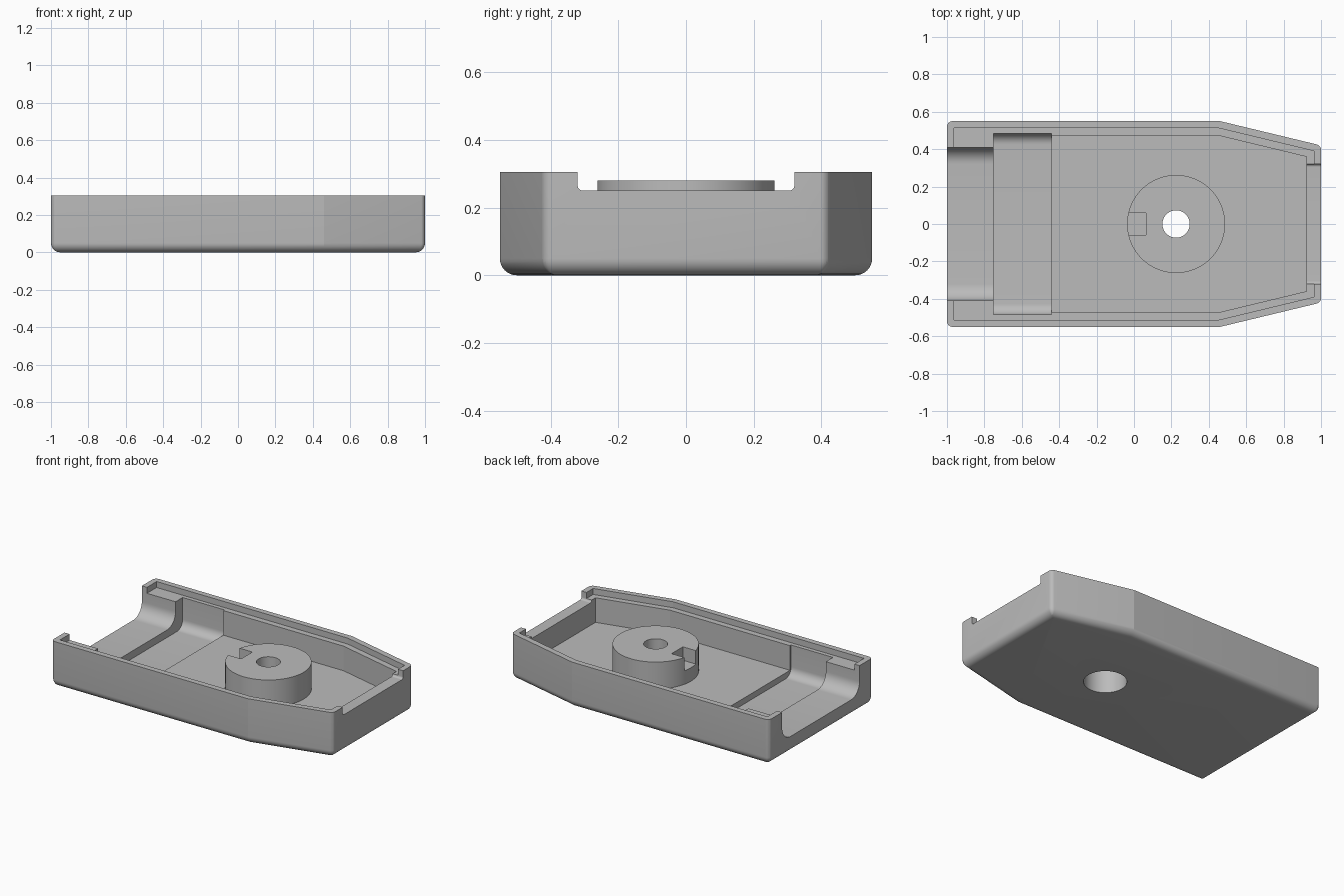
import bpy, bmesh, math
from mathutils import Vector

if "Cube" in bpy.data.objects:
    bpy.data.objects.remove(bpy.data.objects["Cube"], do_unlink=True)

HEIGHT = 0.305
FILLET = 0.05
BOSS = (0.225, 0)

grey = bpy.data.materials.new("plain grey")
grey.use_nodes = True
grey.diffuse_color = (0.5, 0.5, 0.5, 1)
grey.node_tree.nodes["Principled BSDF"].inputs["Base Color"].default_value = (0.5, 0.5, 0.5, 1)


def outline(inset, radius, start=-1.0):
    """Tapered plan shape, moved inward by inset, with rounded end corners."""
    base = [Vector(p) for p in ((start, -0.55), (0.46, -0.55), (1, -0.42),
                                (1, 0.42), (0.46, 0.55), (start, 0.55))]
    n = len(base)
    points = []
    for i, p in enumerate(base):
        a = (p - base[i - 1]).normalized()
        b = (base[(i + 1) % n] - p).normalized()
        na, nb = Vector((-a.y, a.x)), Vector((-b.y, b.x))
        corner = p + (na + nb) * inset / (1 + na.dot(nb))
        if i in (1, 4) or radius == 0:
            points.append(corner)
            continue
        centre = corner + (na + nb) * radius / (1 + na.dot(nb))
        turn = math.atan2(a.cross(b), a.dot(b))
        first = math.atan2(-na.y, -na.x)
        for k in range(7):
            t = first + turn * k / 6
            points.append(centre + Vector((math.cos(t), math.sin(t))) * radius)
    return points


def loft(name, rings):
    """Closed solid skinned through rings of matching points."""
    bm = bmesh.new()
    loops = [[bm.verts.new(p) for p in ring] for ring in rings]
    for low, high in zip(loops, loops[1:]):
        for i in range(len(low)):
            j = (i + 1) % len(low)
            bm.faces.new((low[i], low[j], high[j], high[i]))
    bm.faces.new(loops[0][::-1])
    bm.faces.new(loops[-1])
    bmesh.ops.recalc_face_normals(bm, faces=bm.faces)
    mesh = bpy.data.meshes.new(name)
    bm.to_mesh(mesh)
    bm.free()
    mesh.materials.append(grey)
    obj = bpy.data.objects.new(name, mesh)
    bpy.context.collection.objects.link(obj)
    return obj


def prism(name, points, z0, z1):
    return loft(name, [[(p[0], p[1], z) for p in points] for z in (z0, z1)])


def cylinder(name, radius, z0, z1):
    turns = [2 * math.pi * k / 72 for k in range(72)]
    return prism(name, [(BOSS[0] + radius * math.cos(t), radius * math.sin(t)) for t in turns], z0, z1)


def trough(name, x0, x1, half, floor, radius):
    """Round-bottomed channel running along x, open upward."""
    arc = [math.pi / 2 * k / 10 for k in range(11)]
    side = [(half - radius + radius * math.sin(t), floor + radius - radius * math.cos(t)) for t in arc]
    side.append((half, 0.5))
    section = side + [(-y, z) for y, z in reversed(side)]
    return loft(name, [[(x, y, z) for y, z in section] for x in (x0, x1)])


def combine(target, tool, operation="DIFFERENCE"):
    tool.hide_render = True
    mod = target.modifiers.new(tool.name, "BOOLEAN")
    mod.object, mod.operation, mod.solver = tool, operation, "EXACT"
    bpy.context.view_layer.objects.active = target
    bpy.ops.object.modifier_apply(modifier=mod.name)
    bpy.data.objects.remove(tool, do_unlink=True)


# Outer shell with a filleted underside
rings = []
for k in range(9):
    t = math.pi / 2 * k / 8
    inset = FILLET * (1 - math.sin(t))
    z = FILLET * (1 - math.cos(t))
    rings.append([(p.x, p.y, z) for p in outline(inset, max(0.03 - inset, 0.004))])
rings.append([(p.x, p.y, HEIGHT) for p in outline(0, 0.03)])
tray = loft("housing_tray", rings)

# Main cavity, rim ledge, wide groove and open end channel
combine(tray, prism("cavity_cutter", outline(0.077, 0, -0.7), 0.1, 0.5))
combine(tray, prism("ledge_cutter", outline(0.038, 0), 0.265, 0.5))
combine(tray, trough("groove_cutter", -0.75, -0.44, 0.485, 0.06, 0.06))
combine(tray, trough("channel_cutter", -1.1, -0.7, 0.41, 0.11, 0.09))

# Notch in the narrow end wall
combine(tray, trough("notch_cutter", 0.88, 1.1, 0.32, 0.25, 0.015))

# Round boss with key slot, through hole and underside counterbore
combine(tray, cylinder("boss", 0.262, 0.07, 0.28), "UNION")
combine(tray, prism("slot_cutter", [(-0.1, -0.06), (0.065, -0.06), (0.065, 0.06), (-0.1, 0.06)], 0.19, 0.5))
combine(tray, cylinder("hole_cutter", 0.073, -0.1, 0.5))
combine(tray, cylinder("counterbore_cutter", 0.13, -0.1, 0.2))

bpy.ops.object.select_all(action="DESELECT")
tray.select_set(True)
bpy.context.view_layer.objects.active = tray
bpy.ops.object.shade_smooth_by_angle(angle=math.radians(12))
